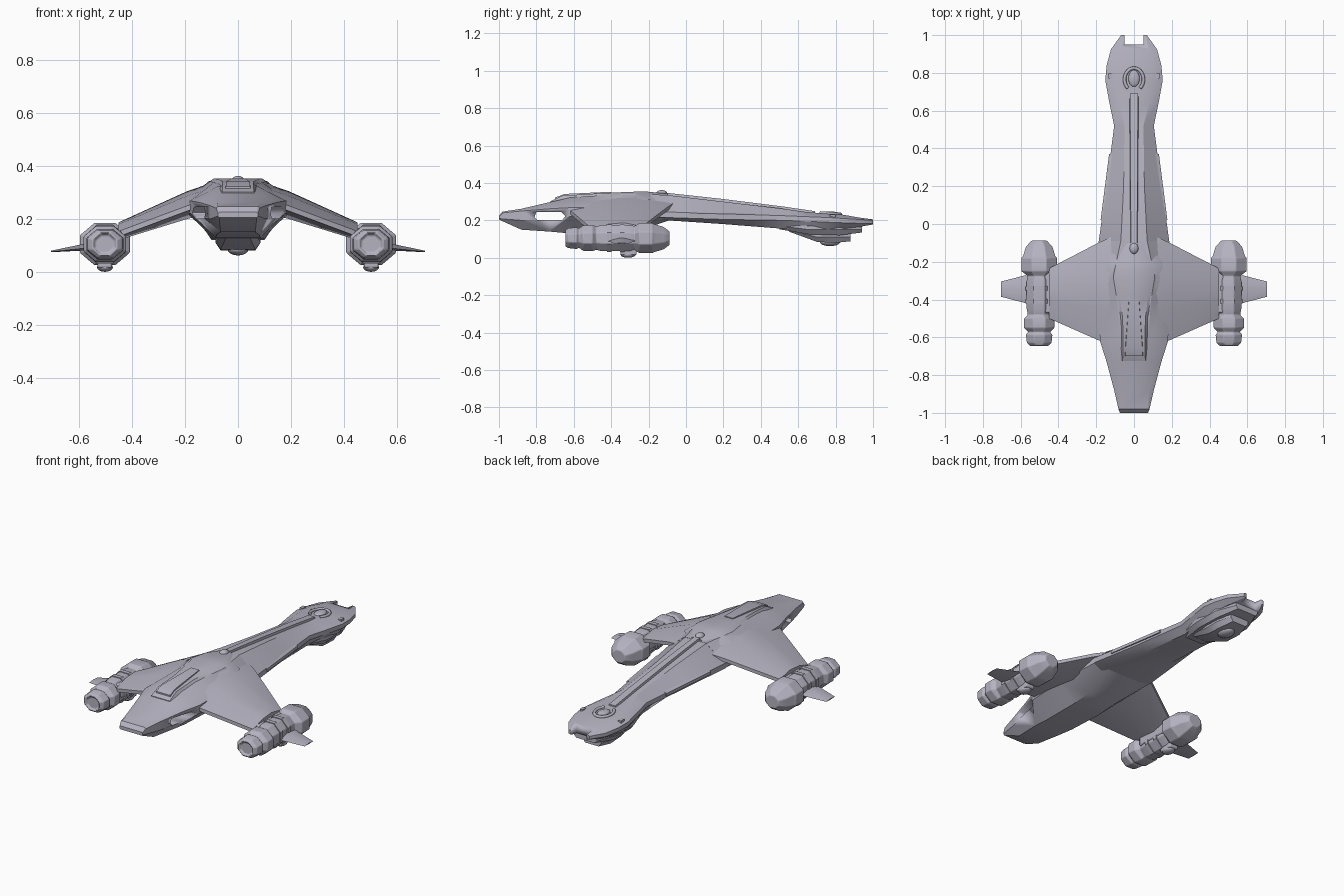
import bpy, bmesh, math
from mathutils import Vector

if "Cube" in bpy.data.objects:
    bpy.data.objects.remove(bpy.data.objects["Cube"])

hull_grey = bpy.data.materials.new("lavender_grey")
hull_grey.use_nodes = True
COLOUR = (0.46, 0.45, 0.53, 1)
hull_grey.diffuse_color = COLOUR
hull_grey.node_tree.nodes["Principled BSDF"].inputs["Base Color"].default_value = COLOUR


def finish(name, bm, mirror=False, angle=30, bevel=0):
    """Turn a bmesh into a shaded object, optionally mirrored across x."""
    bmesh.ops.recalc_face_normals(bm, faces=bm.faces)
    mesh = bpy.data.meshes.new(name)
    bm.to_mesh(mesh)
    bm.free()
    mesh.materials.append(hull_grey)
    obj = bpy.data.objects.new(name, mesh)
    bpy.context.collection.objects.link(obj)
    bpy.ops.object.select_all(action='DESELECT')
    obj.select_set(True)
    bpy.context.view_layer.objects.active = obj
    bpy.ops.object.shade_smooth_by_angle(angle=math.radians(angle))
    if bevel:
        mod = obj.modifiers.new("soft_edges", 'BEVEL')
        mod.width = bevel
        mod.segments = 2
    if mirror:
        mod = obj.modifiers.new("mirror", 'MIRROR')
        mod.use_mirror_merge = False
    return obj


def loft(name, rings, **options):
    """Skin a list of point rings and close both ends."""
    bm = bmesh.new()
    rows = [[bm.verts.new(p) for p in ring] for ring in rings]
    count = len(rows[0])
    for a, b in zip(rows, rows[1:]):
        for i in range(count):
            j = (i + 1) % count
            bm.faces.new((a[i], a[j], b[j], b[i]))
    bm.faces.new(rows[0])
    bm.faces.new(rows[-1])
    return finish(name, bm, **options)


def section(y, half):
    """Symmetric cross-section from its right-hand (x, z) points."""
    return ([Vector((x, y, z)) for x, z in half] +
            [Vector((-x, y, z)) for x, z in reversed(half)])


def body(name, stations, **options):
    """Eight-sided body: y, top width/z, edge width/upper z/lower z, keel width/z."""
    return loft(name, [section(y, [(tw, tz), (w, zu), (w, zl), (kw, kz)])
                       for y, tw, tz, w, zu, zl, kw, kz in stations], **options)


def ridge(name, stations, **options):
    """Raised strip with sloped sides: y, base width, top width, base z, top z."""
    return loft(name, [section(y, [(tw, zt), (bw, zb)])
                       for y, bw, tw, zb, zt in stations], **options)


def box(name, lo, hi, **options):
    bm = bmesh.new()
    bmesh.ops.create_cube(bm, size=1)
    lo, hi = Vector(lo), Vector(hi)
    for v in bm.verts:
        v.co = (lo + hi) / 2 + v.co * (hi - lo)
    return finish(name, bm, **options)


def dome(name, centre, radii, mirror=False):
    bm = bmesh.new()
    bmesh.ops.create_uvsphere(bm, u_segments=16, v_segments=10, radius=1)
    for v in bm.verts:
        v.co = Vector(centre) + v.co * Vector(radii)
    return finish(name, bm, mirror=mirror, angle=50)


def cut(target, cutter):
    mod = target.modifiers.new("cut", 'BOOLEAN')
    mod.operation = 'DIFFERENCE'
    mod.solver = 'EXACT'
    mod.object = cutter
    cutter.hide_render = True
    bpy.context.view_layer.objects.active = target
    bpy.ops.object.modifier_apply(modifier=mod.name)
    bpy.data.objects.remove(cutter)


# Forward hull, with a slot passing through both cheeks
hull = body("forward_hull", [
    (-1.0, .07, .225, .075, .22, .21, .07, .205),
    (-.98, .075, .247, .082, .24, .208, .07, .195),
    (-.88, .08, .262, .105, .25, .20, .065, .15),
    (-.73, .08, .297, .145, .262, .205, .08, .14),
    (-.62, .075, .322, .18, .268, .22, .085, .13),
    (-.40, .09, .338, .19, .27, .22, .09, .125),
    (-.28, .11, .342, .19, .27, .22, .09, .135),
    (-.09, .07, .335, .185, .245, .215, .10, .20)])
slot = [(-.81, .218), (-.80, .244), (-.665, .244), (-.645, .224), (-.66, .202), (-.795, .202)]
cut(hull, loft("slot_cutter", [[(x, y, z) for y, z in slot] for x in (-.4, .4)]))

# Long neck flaring into the tail head, with a notch at the stern
tail = body("neck_and_tail", [
    (-.25, .07, .335, .15, .245, .22, .10, .20),
    (-.10, .07, .335, .188, .245, .215, .11, .20),
    (.20, .055, .30, .146, .235, .205, .09, .18),
    (.52, .05, .262, .105, .225, .20, .08, .155),
    (.64, .08, .245, .13, .22, .195, .10, .15),
    (.76, .10, .235, .152, .215, .19, .12, .15),
    (.84, .095, .23, .145, .21, .187, .11, .155),
    (.925, .08, .215, .122, .205, .184, .09, .165),
    (1.0, .06, .205, .068, .20, .182, .06, .178)])
cut(tail, box("notch_cutter", (-.05, .95, 0), (.05, 1.1, .5)))

# Stepped pod below the tail head
body("tail_pod_upper", [
    (.50, .06, .19, .08, .185, .17, .05, .152),
    (.66, .09, .19, .12, .17, .15, .10, .125),
    (.82, .09, .19, .12, .17, .15, .10, .12),
    (.94, .05, .18, .075, .165, .15, .06, .135)])
body("tail_pod_lower", [
    (.55, .05, .16, .06, .155, .15, .04, .14),
    (.70, .07, .15, .085, .13, .11, .065, .085),
    (.80, .07, .15, .085, .13, .11, .065, .08),
    (.88, .045, .15, .06, .12, .11, .045, .088)])
dome("tail_sensor", (0, .77, .085), (.04, .055, .023))

# Raised canopy blending into the back of the hull
ridge("canopy", [
    (-.725, .072, .06, .28, .302),
    (-.66, .075, .058, .30, .332),
    (-.50, .09, .06, .31, .342),
    (-.38, .125, .075, .31, .349),
    (-.28, .155, .09, .31, .353),
    (-.20, .15, .07, .31, .353),
    (-.10, .07, .025, .31, .343)], angle=40)
ridge("canopy_panel", [
    (-.70, .05, .046, .30, .322),
    (-.65, .048, .044, .32, .341),
    (-.40, .03, .026, .33, .353)])

# Spine strip, twin rails and dome along the neck
ridge("spine_strip", [
    (-.13, .022, .016, .32, .350),
    (.20, .025, .018, .28, .314),
    (.52, .028, .02, .24, .274),
    (.69, .028, .02, .22, .249)])
dome("spine_dome", (0, -.13, .343), (.024, .03, .019))
for k in range(4):
    y = .04 + k * .16
    z = .325 - (y + .08) * .12
    box("spine_rail", (.027, y, z - .03), (.034, y + .11, z - .008), mirror=True)

# Long side rails set along the neck edges
loft("side_rail", [[(x - .03, y, z - .01), (x + .004, y, z - .01),
                    (x + .004, y, z + .007), (x - .03, y, z + .02)]
                   for x, y, z in ((.173, .02, .232), (.128, .37, .223))], mirror=True)

# Horseshoe collar and hub on the tail head
curve = bpy.data.curves.new("tail_collar", 'CURVE')
curve.dimensions = '3D'
curve.bevel_depth = .009
curve.bevel_resolution = 2
curve.use_fill_caps = True
arc = curve.splines.new('POLY')
steps = 20
arc.points.add(steps)
for i, point in enumerate(arc.points):
    t = math.radians(-50 + 280 * i / steps)
    y = .765 + .06 * math.sin(t)
    point.co = (.05 * math.cos(t), y, .237 - (y - .765) * .06, 1)
curve.materials.append(hull_grey)
bpy.context.collection.objects.link(bpy.data.objects.new("tail_collar", curve))
dome("tail_hub", (0, .77, .235), (.03, .045, .013))
box("tail_clamp", (.115, .77, .20), (.135, .80, .232), mirror=True)


# Drooping wings
def wing_rib(x, lead, crest, trail, belly):
    (ly, lz), (cy, cz), (ty, tz), (by, bz) = lead, crest, trail, belly
    mid = (ly + cy) / 2
    return [(x, ly, lz - .012), (x, ly, lz + .008), (x, mid, (lz + cz) / 2 + .014),
            (x, cy, cz), (x, ty, tz + .008), (x, ty, tz - .012), (x, by, bz)]


loft("wing", [
    wing_rib(.08, (-.65, .275), (-.27, .342), (-.05, .295), (-.30, .225)),
    wing_rib(.19, (-.615, .242), (-.27, .305), (-.10, .262), (-.30, .20)),
    wing_rib(.45, (-.50, .145), (-.33, .187), (-.235, .16), (-.35, .12))],
    mirror=True, angle=35)

# Engine nacelles: octagonal rings of y, half-width, half-height
EX, EZ = .502, .105


def octagon(y, rx, rz):
    grow = 1 / math.cos(math.pi / 8)
    return [(EX + rx * grow * math.cos(a), y, EZ + rz * grow * math.sin(a))
            for a in (math.pi * (k + .5) / 4 for k in range(8))]


nacelle = [
    (-.635, .035, .032), (-.647, .045, .042), (-.63, .065, .053), (-.585, .07, .058),
    (-.572, .057, .052), (-.55, .08, .068), (-.50, .08, .07), (-.48, .06, .062),
    (-.45, .066, .07), (-.30, .066, .07), (-.275, .06, .064), (-.25, .094, .08),
    (-.18, .094, .08), (-.17, .085, .075), (-.12, .07, .06), (-.088, .04, .036)]
loft("engine_nacelle", [octagon(*ring) for ring in nacelle], mirror=True, bevel=.004)
for y in (-.41, -.34):
    loft("engine_band", [octagon(y + d, .072, .074) for d in (-.012, .012)], mirror=True)

# Pylon saddle joining wing and engine
box("engine_saddle", (.43, -.47, .09), (.50, -.25, .165), mirror=True, bevel=.008)

# Engine keel scoop
box("engine_scoop", (.475, -.35, .015), (.53, -.265, .06), mirror=True, bevel=.006)
dome("scoop_lens", (EX, -.31, .017), (.03, .04, .017), mirror=True)

# Outboard fins
loft("engine_fin", [[(x, y0, z), (x, (y0 + y1) / 2, z + t), (x, y1, z),
                     (x, (y0 + y1) / 2, z - t / 2)]
                    for x, y0, y1, z, t in ((.55, -.425, -.265, .092, .02),
                                            (.705, -.385, -.305, .076, .004))], mirror=True)
